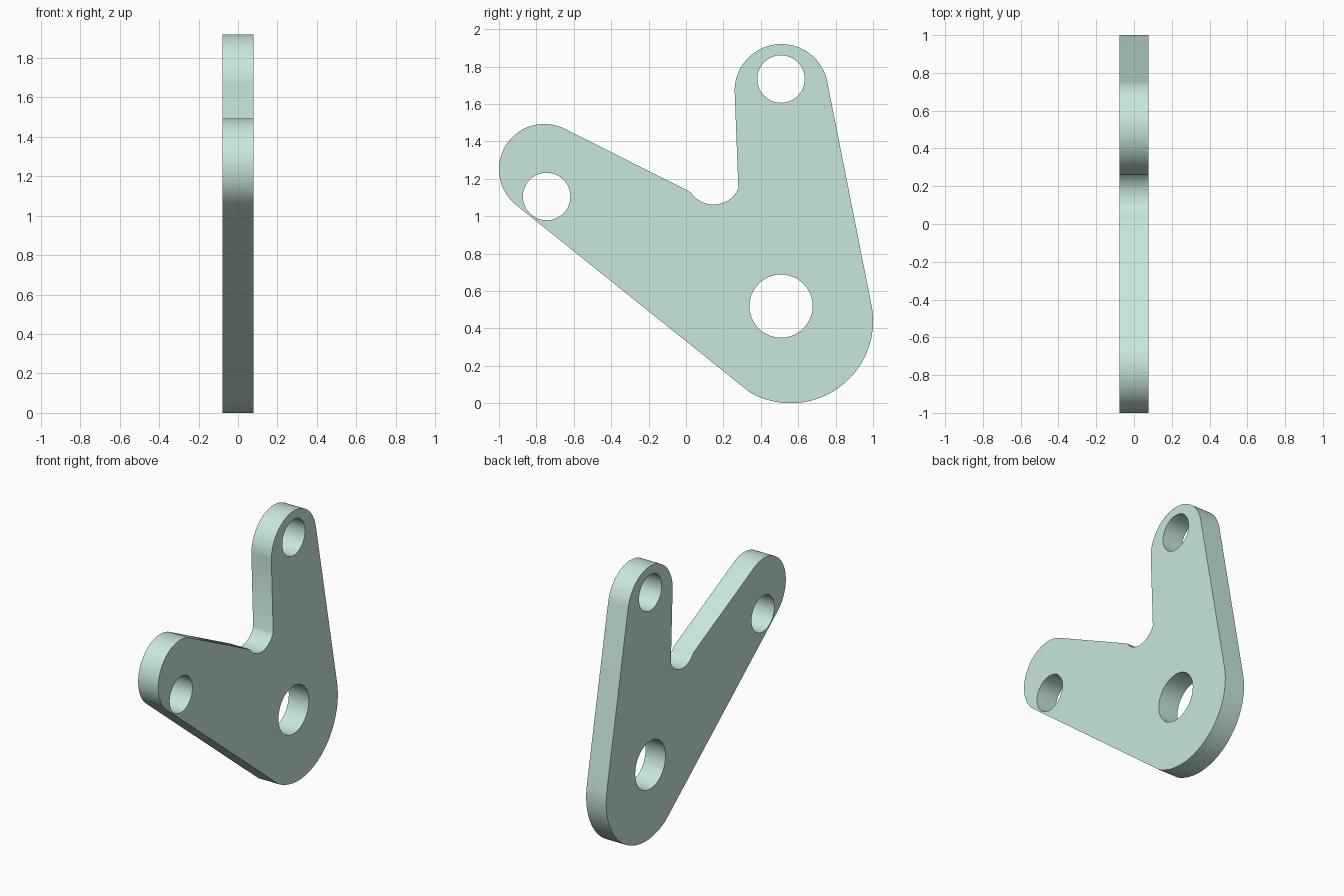
import bpy, bmesh
from math import radians, cos, sin, atan2, pi

if "Cube" in bpy.data.objects:
    bpy.data.objects.remove(bpy.data.objects["Cube"])

HALF_THICKNESS = 0.078


def arc(cy, cz, r, a0, a1, n):
    """Points on an arc, angles in degrees, in the y-z plane."""
    return [(cy + r * cos(radians(a0 + (a1 - a0) * i / n)),
             cz + r * sin(radians(a0 + (a1 - a0) * i / n))) for i in range(n + 1)]


def angle(cy, cz, y, z):
    return atan2(z - cz, y - cy) * 180 / pi


def add_loop(curve, pts):
    s = curve.splines.new('POLY')
    s.points.add(len(pts) - 1)
    for p, (y, z) in zip(s.points, pts):
        p.co = (y, z, 0, 1)
    s.use_cyclic_u = True


# Outer outline, counter-clockwise: pivot end, upper arm, notch, side arm
outline = arc(0.56, 0.44, 0.44, angle(0.56, 0.44, 0.34, 0.06), 11, 40)
outline += arc(0.51, 1.67, 0.25, 11, 180, 40)
outline += arc(0.147, 1.208, 0.146, angle(0.147, 1.208, 0.28, 1.148),
               angle(0.147, 1.208, 0.025, 1.128) - 0, 24)
outline += arc(-0.757, 1.25, 0.243, 63, 231.6, 40)

# Bracket plate with three through holes
curve = bpy.data.curves.new("bracket_plate", 'CURVE')
curve.dimensions = '2D'
curve.fill_mode = 'BOTH'
curve.extrude = HALF_THICKNESS
add_loop(curve, outline)
for cy, cz, r in [(0.508, 0.519, 0.169), (0.508, 1.733, 0.127), (-0.745, 1.105, 0.127)]:
    add_loop(curve, arc(cy, cz, r, 0, 352.5, 47))

plate = bpy.data.objects.new("bracket_plate", curve)
bpy.context.collection.objects.link(plate)
plate.rotation_euler = (pi / 2, 0, pi / 2)
bpy.context.view_layer.objects.active = plate
plate.select_set(True)
bpy.ops.object.convert(target='MESH')
plate = bpy.context.object

# Weld caps to the rim
bm = bmesh.new()
bm.from_mesh(plate.data)
bmesh.ops.remove_doubles(bm, verts=bm.verts, dist=0.0002)
bmesh.ops.recalc_face_normals(bm, faces=bm.faces)
bm.to_mesh(plate.data)
bm.free()
bpy.ops.object.transform_apply(location=False, rotation=True, scale=False)
bpy.ops.object.shade_smooth_by_angle(angle=radians(30))

mat = bpy.data.materials.new("pale_green")
mat.diffuse_color = (0.58, 0.80, 0.71, 1)
mat.use_nodes = True
mat.node_tree.nodes["Principled BSDF"].inputs["Base Color"].default_value = mat.diffuse_color
plate.data.materials.clear()
plate.data.materials.append(mat)
